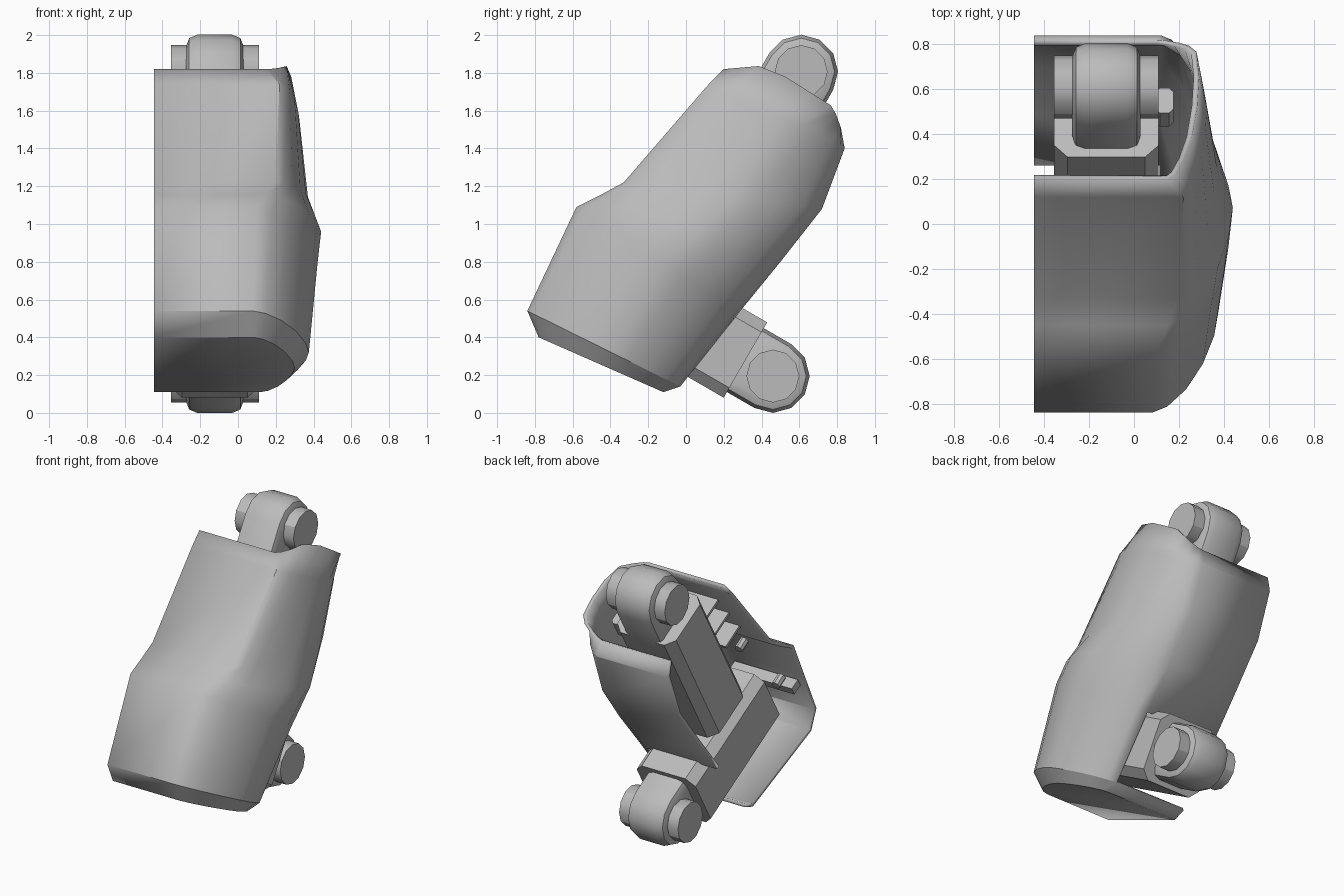
import bpy, bmesh, math
from mathutils import Matrix, Vector

if "Cube" in bpy.data.objects:
    bpy.data.objects.remove(bpy.data.objects["Cube"], do_unlink=True)

grey = bpy.data.materials.new("plain grey")
grey.use_nodes = True
grey.diffuse_color = (0.5, 0.5, 0.5, 1)
grey.node_tree.nodes["Principled BSDF"].inputs["Base Color"].default_value = (0.5, 0.5, 0.5, 1)

LEAN = math.radians(-30)      # tilt of the whole arm about x
MID_X = -0.123                # centre of the inner frame
OPEN_X = -0.445               # open side of the shell


def finish(name, bm, angle=30):
    mesh = bpy.data.meshes.new(name)
    bm.to_mesh(mesh)
    bm.free()
    obj = bpy.data.objects.new(name, mesh)
    bpy.context.collection.objects.link(obj)
    mesh.materials.append(grey)
    bpy.ops.object.select_all(action='DESELECT')
    obj.select_set(True)
    bpy.context.view_layer.objects.active = obj
    bpy.ops.object.shade_smooth_by_angle(angle=math.radians(angle))
    return obj


def place(obj, x, y, z, tilt=LEAN):
    obj.matrix_world = Matrix.Translation((x, y, z)) @ Matrix.Rotation(tilt, 4, 'X')
    return obj


def box(name, centre, size, chamfer=0, axis=2):
    """Leaning box, with the edges along one local axis chamfered."""
    bm = bmesh.new()
    bmesh.ops.create_cube(bm, size=1)
    bmesh.ops.scale(bm, vec=size, verts=bm.verts)
    if chamfer:
        edges = [e for e in bm.edges
                 if abs((e.verts[0].co - e.verts[1].co).normalized()[axis]) > 0.9]
        bmesh.ops.bevel(bm, geom=edges, offset=chamfer, segments=1, affect='EDGES')
    return place(finish(name, bm, 20), *centre)


def cylinder(name, centre, radius, length, turn, sides=12, tilt=LEAN):
    bm = bmesh.new()
    bmesh.ops.create_cone(bm, cap_ends=True, segments=sides, radius1=radius,
                          radius2=radius, depth=length, matrix=turn)
    return place(finish(name, bm), *centre, tilt)


def joint(name, y, z, neck, tilt):
    """Bullet-shaped knuckle on a neck, with an axle through it."""
    r, half, steps = 0.195, 0.153, 6
    outline = [(-r, -neck)]
    for i in range(steps + 1):
        a = math.pi * (1 - i / steps)
        outline.append((r * math.cos(a), r * math.sin(a)))
    outline.append((r, -neck))
    bm = bmesh.new()
    face = bm.faces.new([bm.verts.new((-half, p, q)) for p, q in outline])
    new = bmesh.ops.extrude_face_region(bm, geom=[face])["geom"]
    bmesh.ops.translate(bm, vec=(2 * half, 0, 0),
                        verts=[v for v in new if isinstance(v, bmesh.types.BMVert)])
    bmesh.ops.recalc_face_normals(bm, faces=bm.faces)
    rim = [e for e in bm.edges
           if abs(e.verts[0].co.x - e.verts[1].co.x) < 1e-4]
    bmesh.ops.bevel(bm, geom=rim, offset=0.06, segments=2, profile=0.5, affect='EDGES')
    place(finish(name + "_knuckle", bm), MID_X, y, z, tilt)
    cylinder(name + "_axle", (MID_X, y, z), 0.14, 0.466,
             Matrix.Rotation(math.pi / 2, 4, 'Y'), 12, tilt)


# Shell: each station is a front-to-back line (y, z), then the x of the
# front flat's edge, the widest point and the back flat's edge
stations = [
    ([(-0.78, 0.40), (-0.12, 0.11)], 0.08, 0.30, 0.12),
    ([(-0.84, 0.54), (-0.03, 0.14)], 0.08, 0.375, 0.12),
    ([(-0.58, 1.09), (0.28, 0.53)], 0.10, 0.42, 0.12),
    ([(-0.45, 1.155), (0.5, 0.80)], 0.15, 0.44, 0.12),
    ([(-0.33, 1.22), (0.72, 1.08)], 0.20, 0.37, 0.12),
    ([(0.12, 1.74), (0.84, 1.40)], 0.22, 0.325, 0.12),
    ([(0.20, 1.82), (0.43, 1.84), (0.78, 1.62), (0.82, 1.51)], 0.15, 0.29, 0.10),
]


def along(line, t):
    s = t * (len(line) - 1)
    i = min(int(s), len(line) - 2)
    return Vector(line[i]).lerp(Vector(line[i + 1]), s - i)


def section(front_x, wide_x, back_x, widest=0.55, steps=5, power=1.25):
    pts = [(OPEN_X, 0)]
    for i in range(steps + 1):
        a = math.pi / 2 * i / steps
        pts.append((front_x + (wide_x - front_x) * math.sin(a) ** power,
                    widest * (1 - max(math.cos(a), 0) ** power)))
    for i in range(1, steps + 1):
        a = math.pi / 2 * i / steps
        pts.append((back_x + (wide_x - back_x) * max(math.cos(a), 0) ** power,
                    widest + (1 - widest) * math.sin(a) ** power))
    return pts + [(OPEN_X, 1)]


bm = bmesh.new()
rings = []
for line, *widths in stations:
    ring = []
    for x, t in section(*widths):
        y, z = along(line, t)
        ring.append(bm.verts.new((x, y, z)))
    rings.append(ring)
for s in range(len(rings) - 1):
    for i in range(len(rings[s]) - 1):
        if s == 1 and i == len(rings[s]) - 2:
            continue          # gap in the back wall for the lower joint
        bm.faces.new((rings[s][i], rings[s][i + 1], rings[s + 1][i + 1], rings[s + 1][i]))
bm.faces.new(rings[0])
bmesh.ops.recalc_face_normals(bm, faces=bm.faces)
bm.faces.ensure_lookup_table()
front = min(bm.faces, key=lambda f: f.calc_center_median().y)
if front.normal.y > 0:
    bmesh.ops.reverse_faces(bm, faces=bm.faces)
shell = finish("outer_shell", bm, 28)
wall = shell.modifiers.new("wall", 'SOLIDIFY')
wall.thickness = 0.025
wall.offset = -1

# Inner frame: upright block standing on a cross bar
box("upright_block", (MID_X, 0.24, 1.21), (0.466, 0.43, 0.98), 0.06, 2)
box("cross_bar", (MID_X, -0.075, 0.505), (0.466, 0.90, 0.46), 0.06, 1)

# Joints at both ends of the frame
joint("upper_joint", 0.61, 1.807, 0.25, LEAN)
joint("lower_joint", 0.46, 0.195, 0.24, LEAN - math.pi / 2)

# Stacked ribs and screws between the front wall and the block
for i in range(3):
    y, z = 0.10 - 0.12 * i, 1.56 - 0.14 * i
    box(f"wall_rib_{i + 1}", (-0.10, y, z), (0.36, 0.20, 0.02))
turn = Matrix.Rotation(math.pi / 2, 4, 'X')
for i, (y, z) in enumerate([(-0.20, 1.20), (-0.62, 0.78)]):
    cylinder(f"screw_{i + 1}", (-0.30, y, z), 0.03, 0.08, turn, 8)

# Ledge low on the front wall and side peg near the top
box("wall_ledge", (-0.16, -0.66, 0.75), (0.5, 0.08, 0.06))
box("side_peg", (0.135, 0.52, 1.52), (0.08, 0.13, 0.12), 0.02, 2)
